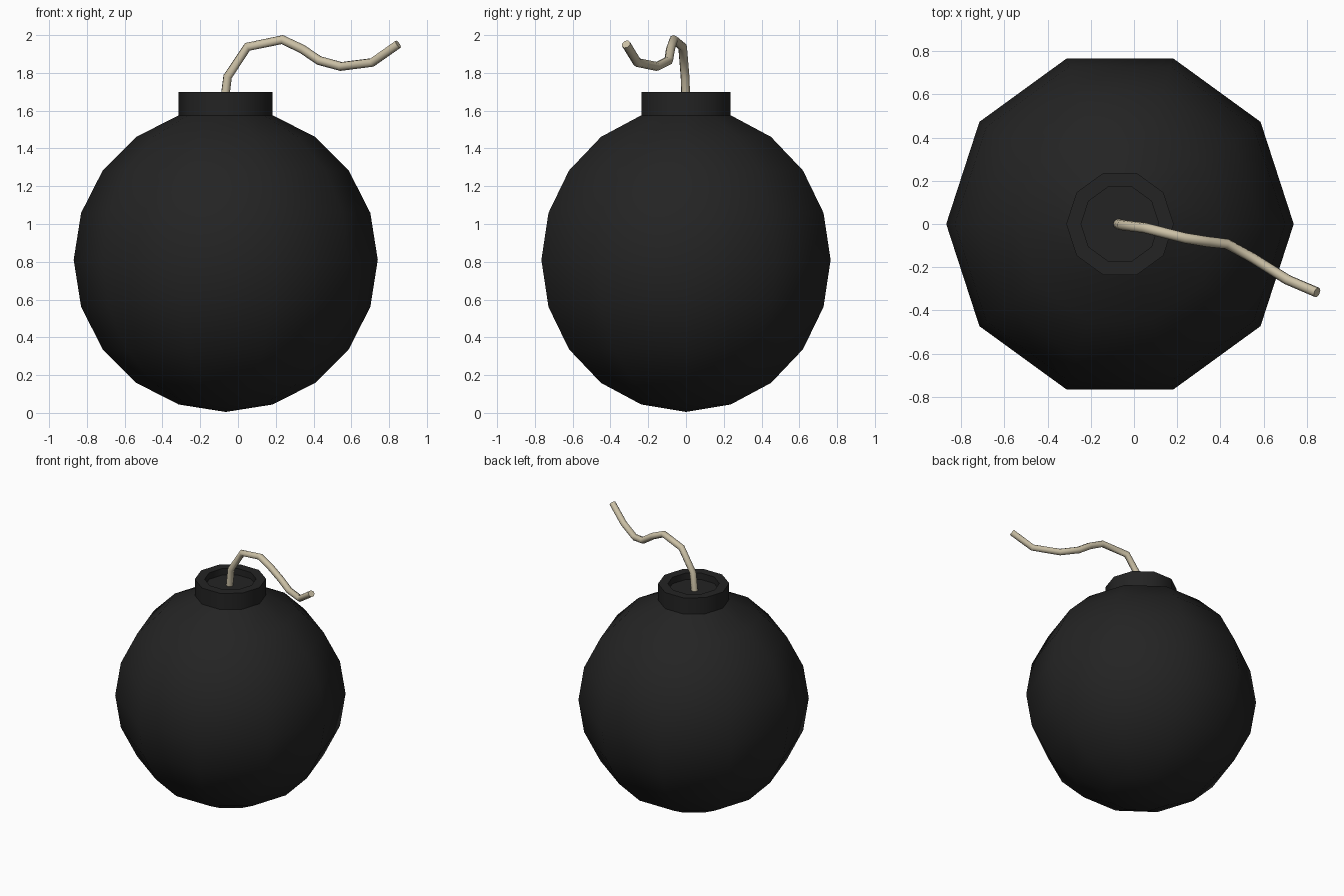
import bpy, bmesh, math

if "Cube" in bpy.data.objects:
    bpy.data.objects.remove(bpy.data.objects["Cube"])

CX, CZ, R, SIDES = -0.065, 0.81, 0.805, 10


def material(name, rgb):
    m = bpy.data.materials.new(name)
    m.diffuse_color = (*rgb, 1)
    m.use_nodes = True
    m.node_tree.nodes["Principled BSDF"].inputs["Base Color"].default_value = m.diffuse_color
    return m


def finish(ob, mat, angle):
    ob.data.materials.clear()
    ob.data.materials.append(mat)
    bpy.ops.object.select_all(action='DESELECT')
    ob.select_set(True)
    bpy.context.view_layer.objects.active = ob
    bpy.ops.object.shade_smooth_by_angle(angle=math.radians(angle))


def lathe(name, profile, mat, angle):
    """Turn an (r, z) profile around the vertical axis; r = 0 makes a pole."""
    bm = bmesh.new()
    rings = []
    for r, z in profile:
        n = SIDES if r > 0 else 1
        rings.append([bm.verts.new((CX + r * math.cos(math.tau * i / SIDES),
                                    r * math.sin(math.tau * i / SIDES), z))
                      for i in range(n)])
    for a, b in zip(rings, rings[1:]):
        for i in range(SIDES):
            j = (i + 1) % SIDES
            quad = [a[i % len(a)], a[j % len(a)], b[j % len(b)], b[i % len(b)]]
            bm.faces.new(list(dict.fromkeys(quad)))
    bmesh.ops.recalc_face_normals(bm, faces=bm.faces)
    me = bpy.data.meshes.new(name)
    bm.to_mesh(me)
    bm.free()
    ob = bpy.data.objects.new(name, me)
    bpy.context.collection.objects.link(ob)
    finish(ob, mat, angle)
    return ob


black = material("black iron", (0.017, 0.017, 0.017))
cord = material("tan cord", (0.60, 0.53, 0.38))

# Round body with the cap cut off, then neck collar and shallow recess
sphere = [(0, CZ - R)] + [(R * math.cos(math.radians(a)), CZ + R * math.sin(math.radians(a)))
                          for a in range(-72, 73, 18)]
neck_r = sphere[-1][0]
lathe("bomb_body", sphere + [(neck_r, 1.70), (0.18, 1.70), (0.18, 1.65), (0, 1.65)], black, 50)

# Curling fuse: tube along a bent path
path = [(-0.073, 0, 1.64), (-0.055, -0.005, 1.78), (0.05, -0.018, 1.938),
        (0.235, -0.065, 1.976), (0.34, -0.082, 1.926), (0.43, -0.092, 1.865),
        (0.545, -0.155, 1.834), (0.71, -0.258, 1.855), (0.848, -0.317, 1.952)]
cu = bpy.data.curves.new("fuse", 'CURVE')
cu.dimensions = '3D'
cu.bevel_depth = 0.024
cu.bevel_resolution = 2
cu.use_fill_caps = True
sp = cu.splines.new('POLY')
sp.points.add(len(path) - 1)
for p, co in zip(sp.points, path):
    p.co = (*co, 1)
fuse = bpy.data.objects.new("fuse", cu)
bpy.context.collection.objects.link(fuse)
bpy.ops.object.select_all(action='DESELECT')
fuse.select_set(True)
bpy.context.view_layer.objects.active = fuse
bpy.ops.object.convert(target='MESH')
finish(bpy.context.view_layer.objects.active, cord, 50)
